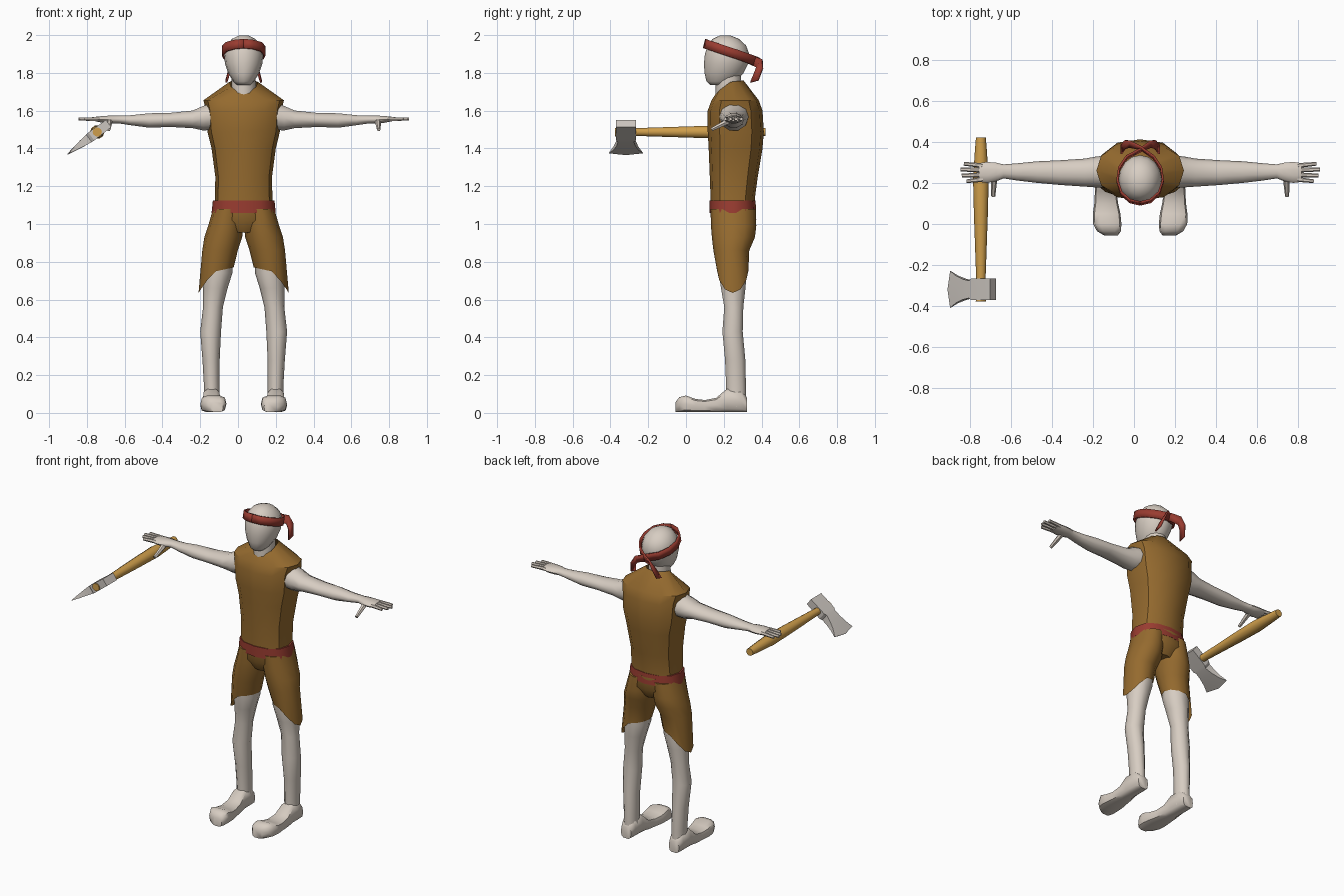
import bpy, bmesh, math
from mathutils import Vector as V

CX = 0.03  # symmetry plane of the figure


def material(name, rgb):
    m = bpy.data.materials.new(name)
    m.diffuse_color = (*rgb, 1)
    return m


SKIN = material("pale_skin", (0.68, 0.61, 0.54))
CLOTH = material("brown_cloth", (0.30, 0.145, 0.028))
RED = material("red_cloth", (0.32, 0.045, 0.03))
WOOD = material("golden_wood", (0.62, 0.34, 0.07))
STEEL = material("steel", (0.60, 0.56, 0.52))


def make(name, bm, mat, angle=40):
    bmesh.ops.recalc_face_normals(bm, faces=bm.faces)
    me = bpy.data.meshes.new(name)
    bm.to_mesh(me)
    bm.free()
    ob = bpy.data.objects.new(name, me)
    bpy.context.collection.objects.link(ob)
    me.materials.append(mat)
    bpy.ops.object.select_all(action='DESELECT')
    ob.select_set(True)
    bpy.context.view_layer.objects.active = ob
    bpy.ops.object.shade_smooth_by_angle(angle=math.radians(angle))
    return ob


def loft(name, rings, mat, caps=(True, True), closed=True, angle=40):
    """Skin a list of equal-length point rings."""
    bm = bmesh.new()
    vs = [[bm.verts.new(p) for p in r] for r in rings]
    n = len(vs[0])
    for a, b in zip(vs, vs[1:]):
        for i in range(n if closed else n - 1):
            j = (i + 1) % n
            bm.faces.new((a[i], a[j], b[j], b[i]))
    if caps[0]:
        bm.faces.new(vs[0])
    if caps[1]:
        bm.faces.new(vs[-1])
    return make(name, bm, mat, angle)


def ring(c, u, v, n=12, p=1.0):
    """Superellipse around c with half axes u and v; p < 1 is boxier."""
    pts = []
    for i in range(n):
        a = 2 * math.pi * i / n
        f = lambda t: math.copysign(abs(t) ** p if abs(t) > 1e-6 else 0, t)
        pts.append(V(c) + V(u) * f(math.cos(a)) + V(v) * f(math.sin(a)))
    return pts


def level(x, hw, y0, y1, z, n=12, p=1.0):
    return ring((x, (y0 + y1) / 2, z), (hw, 0, 0), (0, (y1 - y0) / 2, 0), n, p)


def rod(name, a, b, ra, rb, mat, n=6):
    a, b = V(a), V(b)
    d = (b - a).normalized()
    u = d.cross(V((0, 0, 1))).normalized()
    w = d.cross(u)
    return loft(name, [ring(a, u * ra, w * ra, n), ring(b, u * rb, w * rb, n)], mat)


# Head and neck
head = [(0.035, .13, .22, 1.735), (.055, .108, .265, 1.755), (.083, .098, .305, 1.80),
        (.099, .095, .33, 1.85), (.104, .10, .335, 1.90), (.092, .115, .318, 1.945),
        (.062, .14, .28, 1.98), (.025, .18, .235, 1.998)]
loft("head", [level(CX, *h, n=16) for h in head], SKIN, angle=60)
loft("neck", [level(CX, .066, .155, .295, 1.66), level(CX, .062, .16, .29, 1.84)], SKIN)

# Sleeveless shirt with a dipped collar
shirt = [(.155, .13, .365, 1.08), (.152, .13, .365, 1.14), (.15, .126, .38, 1.25),
         (.17, .12, .405, 1.40), (.192, .115, .412, 1.49), (.2, .115, .405, 1.60),
         (.213, .135, .385, 1.655)]
rings = [level(CX, *s, p=.8) for s in shirt]
collar = level(CX, .076, .165, .305, 1.75)
for q in collar:
    k = (q.y - .235) / .07
    q.z = 1.752 + (.008 * k if k > 0 else .052 * k)
rings.append(collar)
loft("shirt", rings, CLOTH, caps=(True, False), angle=35)

# Belt
loft("belt", [level(CX, .17, .125, .372, 1.058, p=.85),
              level(CX, .163, .125, .368, 1.125, p=.85)], RED)

# Seat of the trousers
loft("trouser_seat", [level(CX, .155, .13, .37, 1.10, p=.85),
                      level(CX, .165, .132, .372, 1.02, p=.85),
                      level(CX, .11, .17, .33, .955)], CLOTH)

for s, side in ((-1, "right"), (1, "left")):
    X = lambda d: CX + s * d

    # Trouser leg with a hem that drops to a point on the outside
    rings = [level(X(.082), .08, .13, .37, 1.08), level(X(.095), .093, .132, .372, .99),
             level(X(.108), .1, .137, .365, .93), level(X(.125), .094, .145, .335, .86)]
    hem = level(X(.146), .093, .165, .33, .75)
    for q in hem:
        c = s * (q.x - X(.146)) / .093
        q.z = .75 - .115 * c ** 1.3 if c > 0 else .75 - .02 * c
    loft(side + "_trouser_leg", rings + [hem], CLOTH, caps=(True, False), angle=60)

    # Bare leg
    leg = [(.055, .205, .17, .32, .85), (.06, .215, .17, .325, .74), (.085, .215, .182, .318, .66),
           (.11, .215, .2, .306, .56), (.12, .23, .19, .303, .43), (.127, .218, .204, .317, .28),
           (.127, .21, .21, .32, .14), (.127, .212, .21, .322, .03)]
    loft(side + "_leg", [level(X((a + b) / 2), (b - a) / 2, y0, y1, z, n=10)
                         for a, b, y0, y1, z in leg], SKIN, angle=60)

    # Foot: y, centre offset, half width, height
    foot = [(.322, .17, .036, .08), (.29, .17, .045, .12), (.215, .17, .047, .125),
            (.16, .168, .052, .078), (.10, .165, .058, .066), (.05, .163, .067, .072),
            (.0, .16, .069, .09), (-.035, .152, .058, .082), (-.055, .142, .034, .055)]
    loft(side + "_foot", [ring((X(d), y, .003 + h / 2), (hw, 0, 0), (0, 0, h / 2), 10, .6)
                          for y, d, hw, h in foot], SKIN, angle=50)

    # Arm and palm: offset, y range, z range
    arm = [(.15, .175, .335, 1.495, 1.65), (.215, .178, .328, 1.492, 1.628),
           (.27, .182, .318, 1.505, 1.603), (.39, .19, .31, 1.512, 1.59),
           (.50, .2, .305, 1.508, 1.588), (.60, .212, .295, 1.522, 1.577),
           (.665, .222, .29, 1.532, 1.575), (.70, .208, .298, 1.532, 1.575),
           (.745, .2, .302, 1.535, 1.573), (.785, .205, .296, 1.543, 1.568)]
    loft(side + "_arm", [ring((X(d), (a + b) / 2, (e + f) / 2), (0, (b - a) / 2, 0),
                              (0, 0, (f - e) / 2), 10) for d, a, b, e, f in arm], SKIN, angle=60)

    # Fingers and thumb
    for i, (y, tip) in enumerate(((.217, .845), (.239, .868), (.262, .875), (.284, .858))):
        rod(f"{side}_finger_{i + 1}", (X(.765), y, 1.556), (X(tip), y + (i - 1.5) * .006, 1.555),
            .012, .009, SKIN)
    rod(side + "_thumb", (X(.71), .235, 1.55), (X(.715), .135, 1.50), .017, .01, SKIN)

    # Headband half, crossing behind the head and ending in a hanging tail
    path = [(0, .1, 1.955), (.05, .112, 1.95), (.092, .15, 1.938), (.111, .21, 1.917),
            (.102, .27, 1.898), (.065, .325, 1.878), (0, .365 + s * .006, 1.862),
            (-.05, .388, 1.85), (-.075, .385, 1.815), (-.092, .362, 1.755)]
    wide = [(0, .006, .024)] * 7 + [(0, .014, .022), (0, .022, .012), (0, .022, .006)]
    strip = []
    for (d, y, z), w in zip(path, wide):
        c = V((X(d), y, z))
        strip.append([c + V(w), c - V(w)])
    band = loft(side + "_headband", strip, RED, caps=(False, False), closed=False)
    solid = band.modifiers.new("thickness", 'SOLIDIFY')
    solid.thickness = .01
    solid.offset = 0

# Axe handle: y, radius
AX, AZ = -.745, 1.487
handle = [(.42, .024), (.36, .029), (.22, .038), (.05, .034), (-.12, .028), (-.26, .023), (-.377, .025)]
loft("axe_handle", [ring((AX, y, AZ), (r, 0, 0), (0, 0, r * .95), 10) for y, r in handle], WOOD)

# Axe head: distance along the blade direction, half width, half thickness, edge bow
along, thick = V((-.8, 0, -.6)), V((.6, 0, -.8))
rings = []
for t, hy, hn, bow in ((-.075, .052, .024, 0), (.04, .052, .026, 0), (.055, .042, .025, 0),
                       (.10, .05, .019, .002), (.15, .066, .011, .006), (.202, .09, .0015, .016)):
    rings.append([V((AX, -.318 + k * hy, AZ)) + along * (t - bow * k * k) + thick * (g * hn)
                  for k, g in ((-1, -1), (0, -1), (1, -1), (1, 1), (0, 1), (-1, 1))])
loft("axe_head", rings, STEEL, angle=30)
